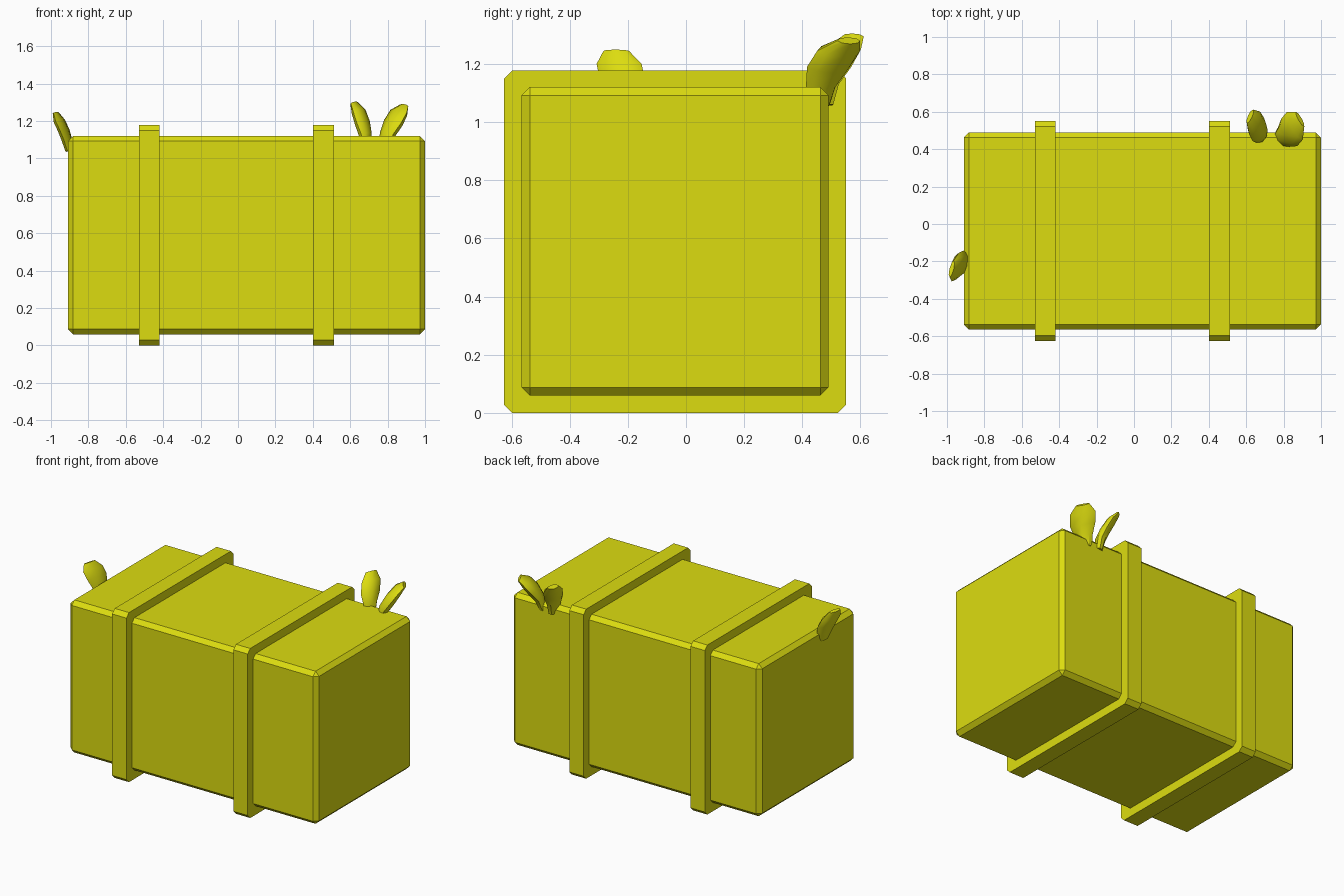
import bpy, bmesh, math
from mathutils import Vector

if "Cube" in bpy.data.objects:
    bpy.data.objects.remove(bpy.data.objects["Cube"])

yellow = bpy.data.materials.new("bale yellow")
yellow.diffuse_color = (0.72, 0.72, 0.005, 1)
yellow.use_nodes = True
yellow.node_tree.nodes["Principled BSDF"].inputs["Base Color"].default_value = yellow.diffuse_color


def finish(name, bm):
    bmesh.ops.recalc_face_normals(bm, faces=bm.faces)
    me = bpy.data.meshes.new(name)
    bm.to_mesh(me)
    bm.free()
    me.materials.append(yellow)
    ob = bpy.data.objects.new(name, me)
    bpy.context.collection.objects.link(ob)
    return ob


def box(name, lo, hi, chamfer, only_x=False):
    """Chamfered block; only_x chamfers just the edges running along x."""
    bm = bmesh.new()
    bmesh.ops.create_cube(bm, size=1)
    for v in bm.verts:
        v.co = [l + (c + 0.5) * (h - l) for l, h, c in zip(lo, hi, v.co)]
    edges = [e for e in bm.edges
             if not only_x or abs(e.verts[0].co.x - e.verts[1].co.x) > 0.01]
    bmesh.ops.bevel(bm, geom=edges, offset=chamfer, segments=1,
                    affect='EDGES', profile=0.5)
    return finish(name, bm)


def tuft(name, spine, widths, depths, wdir, sides=8):
    """Bent paddle: oval rings lofted along a spine."""
    bm = bmesh.new()
    pts = [Vector(p) for p in spine]
    w = Vector(wdir).normalized()
    rings = []
    for i, p in enumerate(pts):
        tangent = pts[min(i + 1, len(pts) - 1)] - pts[max(i - 1, 0)]
        n = tangent.cross(w).normalized()
        rings.append([bm.verts.new(
            p + w * widths[i] * math.cos(2 * math.pi * k / sides)
            + n * depths[i] * math.sin(2 * math.pi * k / sides))
            for k in range(sides)])
    for a, b in zip(rings, rings[1:]):
        for k in range(sides):
            j = (k + 1) % sides
            bm.faces.new((a[k], a[j], b[j], b[k]))
    bm.faces.new(rings[0])
    bm.faces.new(rings[-1])
    ob = finish(name, bm)
    bpy.ops.object.select_all(action='DESELECT')
    ob.select_set(True)
    bpy.context.view_layer.objects.active = ob
    bpy.ops.object.shade_smooth_by_angle(angle=math.radians(40))


# Main block
box("bale", (-0.91, -0.565, 0.06), (1.0, 0.49, 1.12), 0.028)

# Two straps round the block
for side, x in (("left", -0.475), ("right", 0.457)):
    box(side + "_strap", (x - 0.055, -0.625, 0), (x + 0.055, 0.55, 1.178),
        0.028, only_x=True)

# Loose tufts growing from the top edges
tuft("right_tuft",
     [(0.78, 0.455, 1.06), (0.80, 0.465, 1.13), (0.83, 0.49, 1.19),
      (0.86, 0.525, 1.245), (0.888, 0.56, 1.28)],
     [0.045, 0.06, 0.085, 0.085, 0.045], [0.025, 0.035, 0.038, 0.032, 0.015],
     (0.5, -0.87, 0))
tuft("middle_tuft",
     [(0.685, 0.47, 1.06), (0.68, 0.48, 1.13), (0.665, 0.505, 1.19),
      (0.645, 0.54, 1.25), (0.62, 0.575, 1.295)],
     [0.04, 0.05, 0.07, 0.068, 0.04], [0.025, 0.032, 0.032, 0.03, 0.015],
     (0.42, 0.9, 0))
tuft("left_tuft",
     [(-0.90, -0.21, 1.04), (-0.915, -0.215, 1.10), (-0.932, -0.22, 1.15),
      (-0.955, -0.23, 1.20), (-0.975, -0.24, 1.245)],
     [0.05, 0.065, 0.08, 0.08, 0.045], [0.02, 0.025, 0.025, 0.025, 0.012],
     (0.25, 0.97, 0))
